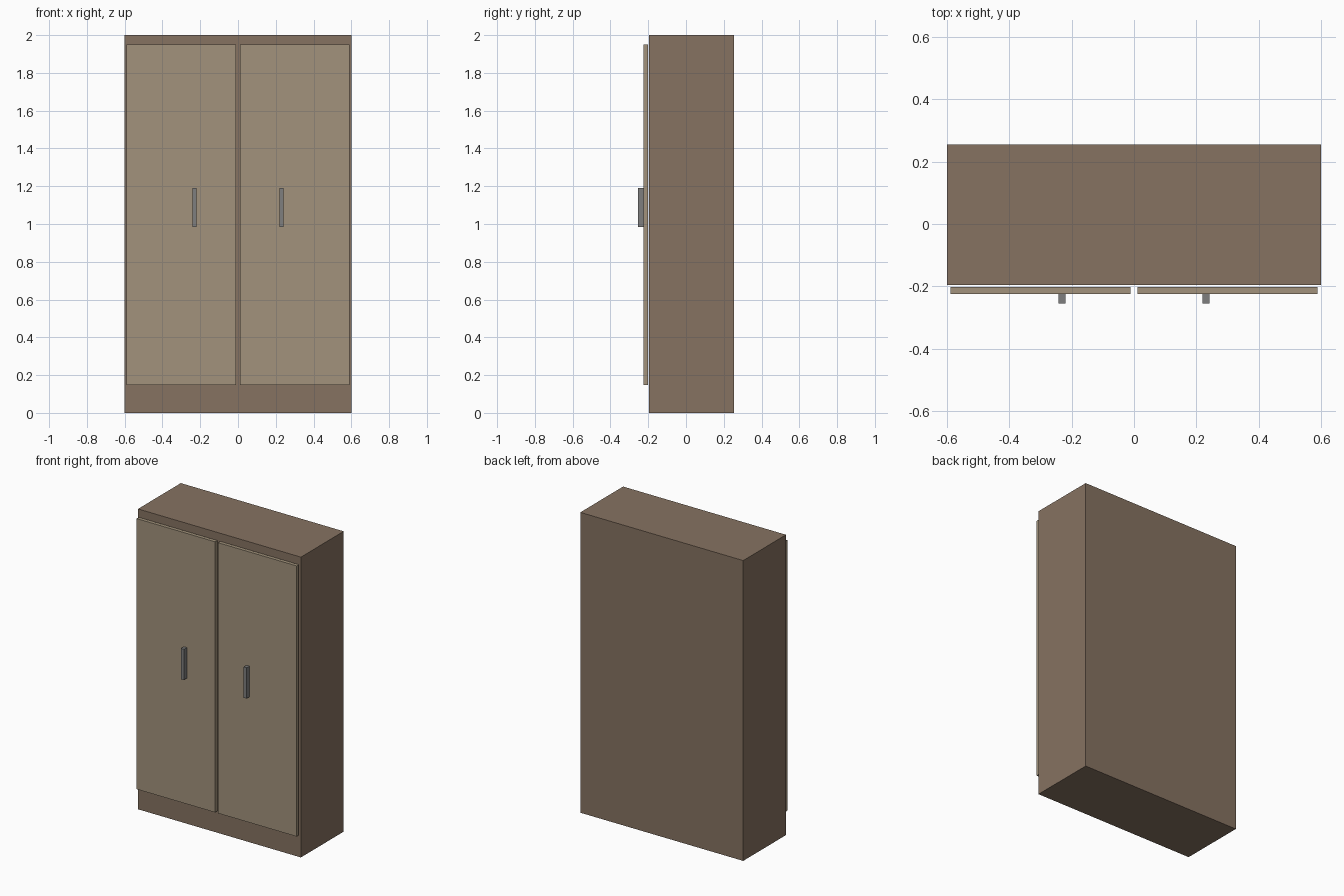
import bpy

if "Cube" in bpy.data.objects:
    bpy.data.objects.remove(bpy.data.objects["Cube"])


def material(name, rgb):
    mat = bpy.data.materials.new(name)
    mat.diffuse_color = (*rgb, 1.0)
    mat.use_nodes = True
    mat.node_tree.nodes["Principled BSDF"].inputs["Base Color"].default_value = mat.diffuse_color
    return mat


def box(name, lo, hi, mat):
    """Box spanning the corners lo and hi."""
    center = [(a + b) / 2 for a, b in zip(lo, hi)]
    bpy.ops.mesh.primitive_cube_add(size=1, location=center)
    obj = bpy.context.object
    obj.name = name
    obj.scale = [b - a for a, b in zip(lo, hi)]
    bpy.ops.object.transform_apply(location=False, rotation=False, scale=True)
    obj.data.materials.append(mat)
    return obj


body_wood = material("body_wood", (0.24, 0.17, 0.12))
door_wood = material("door_wood", (0.36, 0.29, 0.20))
metal = material("handle_metal", (0.21, 0.21, 0.21))

# Cabinet body
box("cabinet_body", (-0.6, -0.195, 0), (0.6, 0.255, 2.0), body_wood)

# Doors, set just off the body, each with a bar handle
for side, s in (("left", -1), ("right", 1)):
    x0, x1 = sorted((s * 0.011, s * 0.589))
    box(side + "_door", (x0, -0.225, 0.148), (x1, -0.202, 1.95), door_wood)
    x0, x1 = sorted((s * 0.22, s * 0.242))
    box(side + "_handle", (x0, -0.255, 0.985), (x1, -0.225, 1.19), metal)
